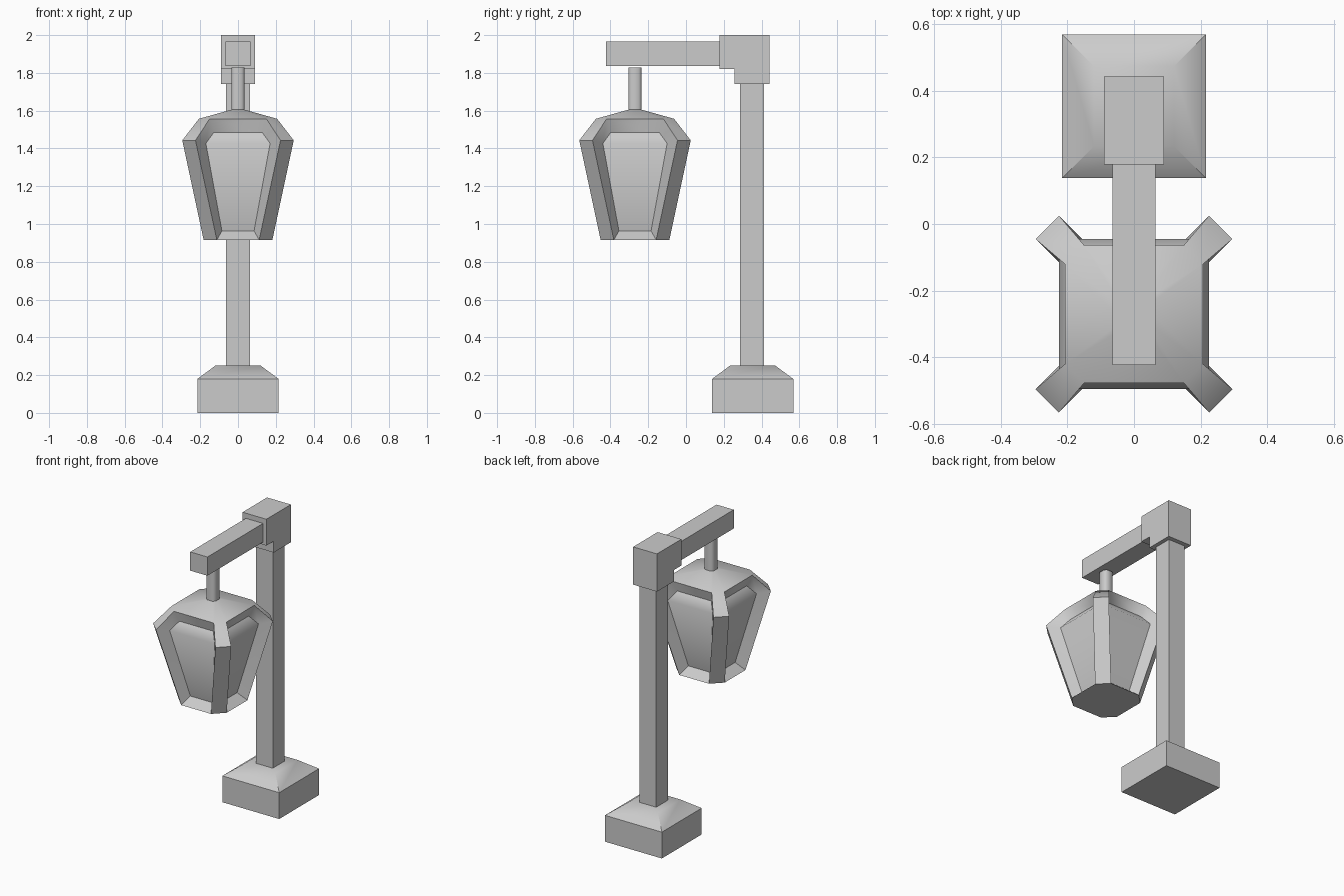
import bpy, bmesh, math
from mathutils import Matrix, Vector

if "Cube" in bpy.data.objects:
    bpy.data.objects.remove(bpy.data.objects["Cube"])


def finish(name, bm, angle=None):
    bmesh.ops.remove_doubles(bm, verts=bm.verts, dist=0.0005)
    bmesh.ops.recalc_face_normals(bm, faces=bm.faces)
    mesh = bpy.data.meshes.new(name)
    bm.to_mesh(mesh)
    bm.free()
    ob = bpy.data.objects.new(name, mesh)
    bpy.context.collection.objects.link(ob)
    if angle:
        bpy.ops.object.select_all(action='DESELECT')
        ob.select_set(True)
        bpy.context.view_layer.objects.active = ob
        bpy.ops.object.shade_smooth_by_angle(angle=math.radians(angle))
    return ob


def loft(bm, rings):
    """Skin closed rings of points and cap both ends."""
    vs = [[bm.verts.new(p) for p in r] for r in rings]
    n = len(vs[0])
    for a, b in zip(vs, vs[1:]):
        for i in range(n):
            bm.faces.new((a[i], a[(i + 1) % n], b[(i + 1) % n], b[i]))
    bm.faces.new(vs[0])
    bm.faces.new(vs[-1])


def square(h, y, z):
    return [(-h, y - h, z), (h, y - h, z), (h, y + h, z), (-h, y + h, z)]


def side_profile(name, half, pts):
    """Extrude a (y, z) outline across x."""
    bm = bmesh.new()
    loft(bm, [[(x, y, z) for y, z in pts] for x in (-half, half)])
    return finish(name, bm)


# Stepped foot and post
POST_Y = 0.353
bm = bmesh.new()
loft(bm, [square(h, POST_Y, z) for h, z in ((0.215, 0), (0.215, 0.18), (0.12, 0.25))])
finish("base", bm, 40)
bm = bmesh.new()
loft(bm, [square(0.063, POST_Y - 0.004, z) for z in (0.24, 1.75)])
finish("post", bm)

# L-shaped corner bracket and overhanging arm
side_profile("corner_bracket", 0.09, [(0.178, 1.82), (0.257, 1.82), (0.257, 1.742),
                                      (0.442, 1.742), (0.442, 2.0), (0.178, 2.0)])
side_profile("arm", 0.065, [(-0.423, 1.837), (0.2, 1.837), (0.2, 1.965), (-0.423, 1.965)])

# Lantern: one quarter turned four times; points are (half width, depth, z)
outer = [(0.15, 0.207, 1.557), (0.225, 0.295, 1.443), (0.112, 0.182, 0.916)]
inner = [(0.128, 0.18, 1.485), (0.17, 0.225, 1.427), (0.085, 0.123, 0.963)]
top = [(0.021, 0.035, 1.605), (0.021, 0.035, 1.828)]
bm = bmesh.new()
for k in range(4):
    turn = Matrix.Translation((0, -0.27, 0)) @ Matrix.Rotation(k * math.pi / 2, 4, 'Z')

    def quad(*pts):
        bm.faces.new([bm.verts.new(turn @ Vector(p)) for p in pts])

    def L(p): return (-p[0], -p[1], p[2])
    def R(p): return (p[0], -p[1], p[2])
    def C(p): return (p[1], -p[0], p[2])   # far side of the corner rib

    for i in range(2):
        quad(L(inner[i]), L(inner[i + 1]), R(inner[i + 1]), R(inner[i]))
        for S in (L, R):                   # rib side walls
            quad(S(outer[i]), S(outer[i + 1]), S(inner[i + 1]), S(inner[i]))
        quad(R(outer[i]), R(outer[i + 1]), C(outer[i + 1]), C(outer[i]))
    for i in (0, 2):                       # eave soffit and sill
        quad(L(outer[i]), R(outer[i]), R(inner[i]), L(inner[i]))
    # Roof and hanger rod
    for a, b in ((outer[0], top[0]), (top[0], top[1])):
        quad(L(a), R(a), R(b), L(b))
        quad(R(a), C(a), C(b), R(b))
bmesh.ops.remove_doubles(bm, verts=bm.verts, dist=0.0005)
bmesh.ops.holes_fill(bm, edges=[e for e in bm.edges if e.is_boundary], sides=8)
finish("lantern", bm, 54)
